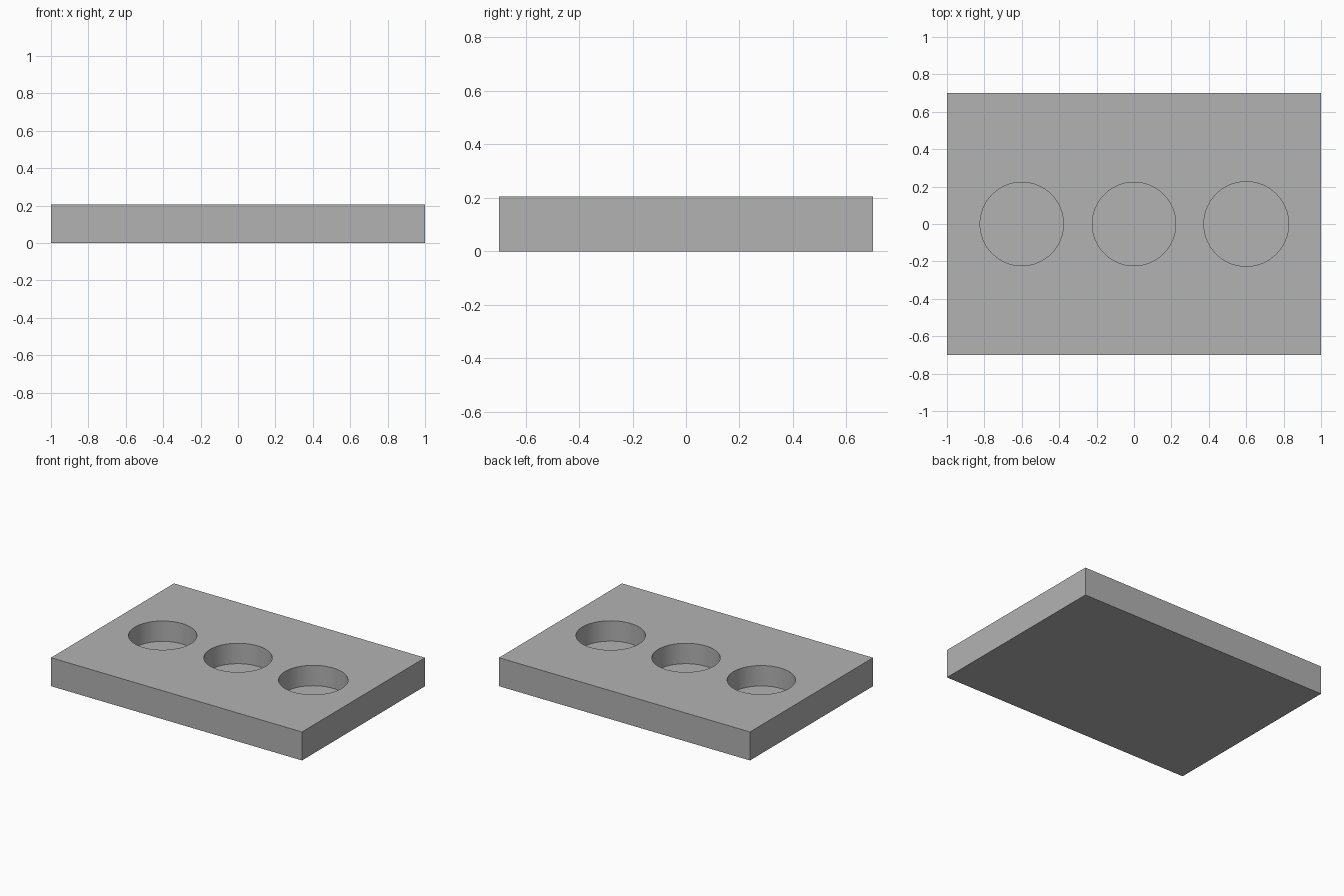
import bpy

# Remove the default object
cube = bpy.data.objects.get("Cube")
if cube:
    bpy.data.objects.remove(cube, do_unlink=True)

LENGTH, WIDTH, HEIGHT = 2.0, 1.4, 0.205
FLOOR = 0.058
# Pocket centre along x and radius
POCKETS = [(-0.6, 0.223), (0.0, 0.223), (0.6, 0.2265)]

# Plain grey material
GREY = (0.448, 0.448, 0.448, 1.0)
grey = bpy.data.materials.new("plain_grey")
grey.use_nodes = True
grey.diffuse_color = GREY
bsdf = next(n for n in grey.node_tree.nodes if n.type == "BSDF_PRINCIPLED")
bsdf.inputs["Base Color"].default_value = GREY

# Rectangular block
bpy.ops.mesh.primitive_cube_add(size=1, location=(0, 0, HEIGHT / 2))
block = bpy.context.object
block.name = "block_with_pockets"
block.scale = (LENGTH, WIDTH, HEIGHT)
bpy.ops.object.transform_apply(location=True, rotation=False, scale=True)
block.data.materials.append(grey)


def cut_pocket(x, radius):
    """Sink a round, flat-bottomed pocket into the top of the block."""
    depth = HEIGHT
    bpy.ops.mesh.primitive_cylinder_add(
        vertices=64, radius=radius, depth=depth, location=(x, 0, FLOOR + depth / 2))
    cutter = bpy.context.object
    cutter.name = "pocket_cutter"
    cutter.hide_render = True
    cutter.data.materials.append(grey)
    cut = block.modifiers.new("pocket", "BOOLEAN")
    cut.operation = "DIFFERENCE"
    cut.solver = "EXACT"
    cut.object = cutter
    bpy.ops.object.select_all(action="DESELECT")
    block.select_set(True)
    bpy.context.view_layer.objects.active = block
    bpy.ops.object.modifier_apply(modifier=cut.name)
    bpy.data.objects.remove(cutter, do_unlink=True)


# Row of three pockets
for x, radius in POCKETS:
    cut_pocket(x, radius)

# Smooth pocket walls, crisp edges
bpy.ops.object.shade_smooth_by_angle()
